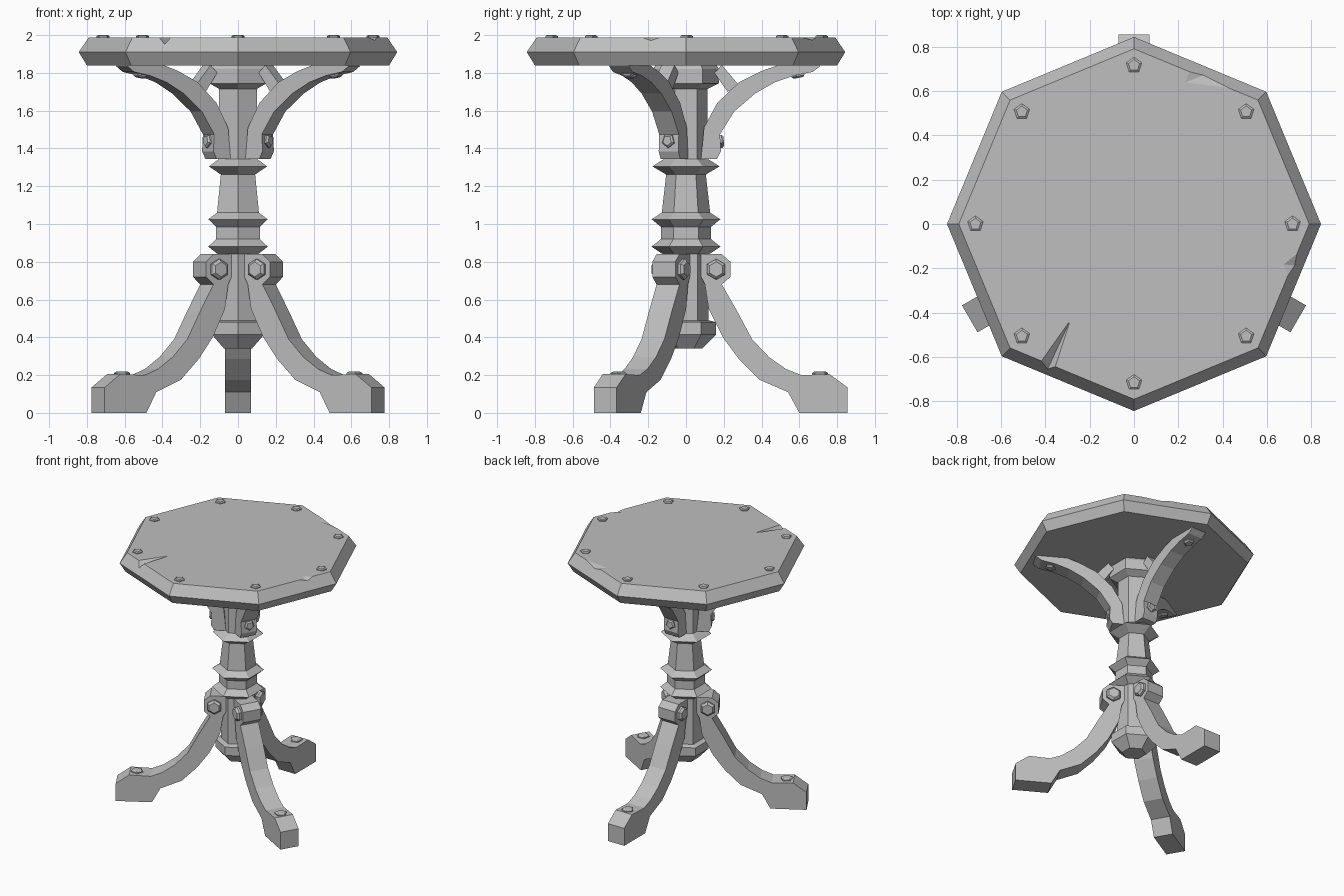
import bpy, bmesh, math
from mathutils import Matrix, Vector

if "Cube" in bpy.data.objects:
    bpy.data.objects.remove(bpy.data.objects["Cube"])

grey = bpy.data.materials.new("plain grey")
grey.diffuse_color = (0.52, 0.52, 0.52, 1)
grey.use_nodes = True
grey.node_tree.nodes["Principled BSDF"].inputs["Base Color"].default_value = grey.diffuse_color


def finish(name, bm, matrix=Matrix()):
    bmesh.ops.recalc_face_normals(bm, faces=bm.faces)
    me = bpy.data.meshes.new(name)
    bm.to_mesh(me)
    bm.free()
    me.materials.append(grey)
    ob = bpy.data.objects.new(name, me)
    bpy.context.collection.objects.link(ob)
    ob.matrix_world = matrix
    return ob


def loft(name, rings, matrix=Matrix()):
    """Bridge equal-length rings of points and cap both ends."""
    bm = bmesh.new()
    rows = [[bm.verts.new(p) for p in ring] for ring in rings]
    n = len(rows[0])
    for a, b in zip(rows, rows[1:]):
        for i in range(n):
            j = (i + 1) % n
            bm.faces.new((a[i], a[j], b[j], b[i]))
    bm.faces.new(rows[0])
    bm.faces.new(rows[-1])
    return finish(name, bm, matrix)


def turned(name, profile, sides, phase=0.0, matrix=Matrix()):
    """Faceted turned part from (radius, height) pairs."""
    turn = [phase + math.tau * i / sides for i in range(sides)]
    return loft(name, [[(r * math.cos(a), r * math.sin(a), z) for a in turn]
                       for r, z in profile], matrix)


def bar(name, stations, width, matrix):
    """Flat-sided curved bar from pairs of inner and outer (r, z) points."""
    h = width / 2
    return loft(name, [[(a[0], -h, a[1]), (a[0], h, a[1]), (b[0], h, b[1]), (b[0], -h, b[1])]
                       for a, b in stations], matrix)


def bolt(name, matrix, loc, normal, radius, height, sides=5):
    """Tapered stud sitting on a surface."""
    q = Vector(normal).to_track_quat('Z', 'Y').to_matrix().to_4x4()
    turned(name, [(radius, -0.02), (radius, height * 0.5), (radius * 0.72, height)],
           sides, -math.pi / 2, matrix @ Matrix.Translation(loc) @ q)


# Octagonal table top
top = turned("table_top", [(0.80, 1.84), (0.843, 1.91), (0.79, 1.988)], 8)

# Chips cut out of the table rim
chips = [
    [(-0.29, -0.44, 1.987), (-0.48, -0.64, 2.02), (-0.34, -0.68, 2.02), (-0.42, -0.72, 1.94)],
    [(0.79, -0.06, 2.0), (0.655, -0.18, 1.995), (0.70, -0.34, 2.0), (0.87, -0.20, 1.92)],
    [(0.22, 0.76, 2.0), (0.21, 0.63, 1.992), (0.56, 0.56, 2.0), (0.44, 0.72, 1.95)],
]
for points in chips:
    bm = bmesh.new()
    for p in points:
        bm.verts.new(p)
    bmesh.ops.convex_hull(bm, input=bm.verts)
    cutter = finish("chip_cutter", bm)
    cutter.hide_render = True
    cutter.display_type = 'WIRE'
    cutter.hide_set(True)
    mod = top.modifiers.new("chip", 'BOOLEAN')
    mod.operation = 'DIFFERENCE'
    mod.solver = 'EXACT'
    mod.object = cutter

# Studs around the table top
for i in range(8):
    a = math.tau * i / 8
    bolt("table_stud", Matrix.Translation((0.715 * math.cos(a), 0.715 * math.sin(a), 1.988)),
         (0, 0, 0), (0, 0, 1), 0.037, 0.012)

# Six-sided turned column
turned("column", [
    (0.085, 0.34), (0.16, 0.415), (0.16, 0.48), (0.12, 0.49), (0.12, 0.84),
    (0.13, 0.845), (0.182, 0.88), (0.133, 0.92), (0.133, 0.985), (0.182, 1.025),
    (0.128, 1.06), (0.105, 1.262), (0.178, 1.305), (0.115, 1.345), (0.115, 1.715),
    (0.175, 1.745), (0.175, 1.82), (0.16, 1.842)], 6, math.pi / 2)

leg_shape = [
    ((0.08, 0.84), (0.19, 0.84)), ((0.08, 0.80), (0.235, 0.80)),
    ((0.08, 0.72), (0.235, 0.72)), ((0.10, 0.68), (0.19, 0.68)),
    ((0.12, 0.55), (0.27, 0.54)), ((0.195, 0.40), (0.35, 0.39)),
    ((0.28, 0.285), (0.44, 0.295)), ((0.39, 0.175), (0.53, 0.232)),
    ((0.54, 0.11), (0.61, 0.20)), ((0.60, 0.0), (0.76, 0.205)),
    ((0.855, 0.0), (0.855, 0.135))]
brace_shape = [
    ((0.08, 1.345), (0.165, 1.345)), ((0.085, 1.40), (0.185, 1.385)),
    ((0.095, 1.51), (0.18, 1.475)), ((0.165, 1.64), (0.255, 1.595)),
    ((0.28, 1.75), (0.365, 1.69)), ((0.40, 1.81), (0.47, 1.75)),
    ((0.50, 1.845), (0.57, 1.785)), ((0.60, 1.845), (0.67, 1.805)),
    ((0.70, 1.845), (0.71, 1.835))]

# Three legs with three matching braces above
for degrees in (90, 210, 330):
    spin = Matrix.Rotation(math.radians(degrees), 4, 'Z')
    bar("leg", leg_shape, 0.14, spin)
    for side in (-1, 1):
        bolt("leg_head_bolt", spin, (0.16, side * 0.07, 0.76), (0, side, 0), 0.055, 0.03, 6)
    bolt("foot_stud", spin, (0.71, 0, 0.204), (0, 0, 1), 0.045, 0.014)
    bar("brace", brace_shape, 0.12, spin)
    bar("brace_strut", [((0.22, 1.70), (0.28, 1.735)), ((0.15, 1.80), (0.19, 1.842))], 0.08, spin)
    bolt("brace_lower_bolt", spin, (0.18, 0, 1.44), (1, 0, 0.05), 0.038, 0.02)
    bolt("brace_upper_bolt", spin, (0.595, 0, 1.792), (0.2, 0, -1), 0.038, 0.018)
